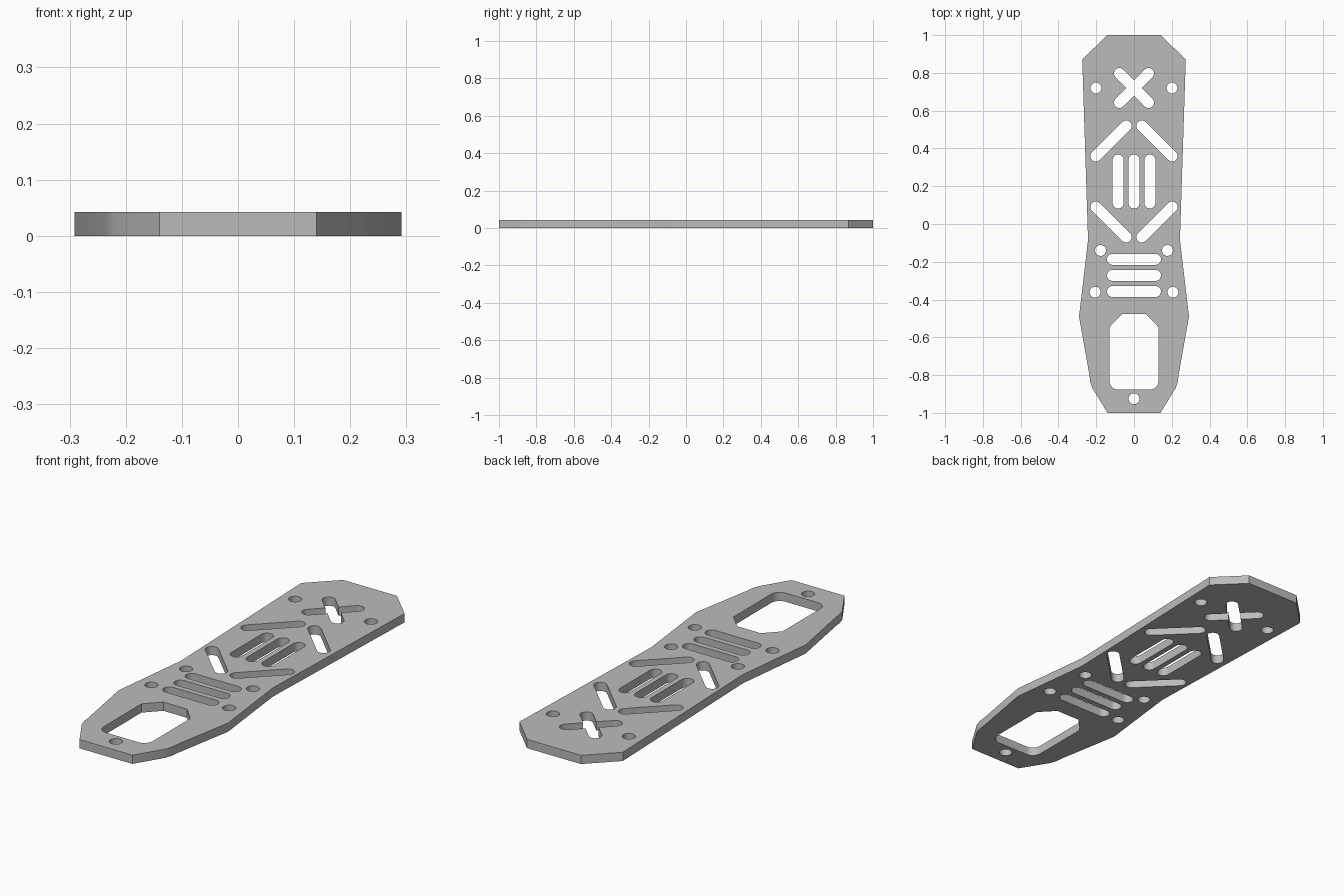
import bpy
import bmesh
from math import cos, sin, pi, atan2, hypot, radians

cube = bpy.data.objects.get("Cube")
if cube:
    bpy.data.objects.remove(cube)

THICK = 0.042
R = 0.029  # shared radius of screw holes and slot ends


def arc(cx, cy, r, start, end, steps=12):
    return [(cx + r * cos(start + (end - start) * i / steps),
             cy + r * sin(start + (end - start) * i / steps))
            for i in range(steps + 1)]


def circle(x, y):
    return arc(x, y, R, 0, 2 * pi, 32)[:-1]


def slot(x1, y1, x2, y2):
    a = atan2(y2 - y1, x2 - x1)
    return arc(x2, y2, R, a - pi / 2, a + pi / 2) + arc(x1, y1, R, a + pi / 2, a + 3 * pi / 2)


def cross(cx, cy, reach):
    # Four rounded arms, each followed by the inner corner to the next arm
    pts = []
    for k in range(4):
        a = pi / 4 + k * pi / 2
        pts += arc(cx + reach * cos(a), cy + reach * sin(a), R, a - pi / 2, a + pi / 2)
        inner = hypot(R, R)
        pts.append((cx + inner * cos(a + pi / 4), cy + inner * sin(a + pi / 4)))
    return pts


def mirrored(half):
    return half + [(-x, y) for x, y in reversed(half)]


# Outer outline and battery window, right halves mirrored
loops = [mirrored([(0.143, 1.0), (0.274, 0.87), (0.244, -0.06), (0.244, -0.09),
                   (0.291, -0.49), (0.236, -0.80), (0.232, -0.835),
                   (0.221, -0.868), (0.14, -1.0)]),
         mirrored([(0.063, -0.476), (0.13, -0.546)]
                  + arc(0.085, -0.831, 0.045, 0, -pi / 2))]

# Centre-line openings
loops += [cross(0, 0.72, 0.109), circle(0, -0.925)]
loops += [slot(x, 0.111, x, 0.339) for x in (-0.084, 0, 0.084)]
loops += [slot(-0.114, y, 0.114, y) for y in (-0.187, -0.272, -0.357)]

# Paired screw holes and diagonal slots
for s in (-1, 1):
    loops += [circle(s * x, y) for x, y in ((0.201, 0.72), (0.177, -0.14), (0.206, -0.361))]
    loops += [slot(s * 0.202, 0.36, s * 0.041, 0.519),
              slot(s * 0.202, 0.09, s * 0.041, -0.069)]

# Filled and extruded plate profile
profile = bpy.data.curves.new("plate_profile", "CURVE")
profile.dimensions = "2D"
profile.fill_mode = "BOTH"
profile.extrude = THICK / 2
for pts in loops:
    spline = profile.splines.new("POLY")
    spline.points.add(len(pts) - 1)
    for p, (x, y) in zip(spline.points, pts):
        p.co = (x, y, 0, 1)
    spline.use_cyclic_u = True
helper = bpy.data.objects.new("plate_profile", profile)
bpy.context.collection.objects.link(helper)
bpy.context.view_layer.update()
mesh = bpy.data.meshes.new_from_object(
    helper.evaluated_get(bpy.context.evaluated_depsgraph_get()))
bpy.data.objects.remove(helper)

# Weld the caps to the walls and stand the plate on the ground
bm = bmesh.new()
bm.from_mesh(mesh)
bmesh.ops.remove_doubles(bm, verts=bm.verts, dist=0.0001)
bmesh.ops.translate(bm, verts=bm.verts, vec=(0, 0, THICK / 2))
bmesh.ops.recalc_face_normals(bm, faces=bm.faces)
bm.to_mesh(mesh)
bm.free()
mesh.name = "frame_plate"
plate = bpy.data.objects.new("frame_plate", mesh)
bpy.context.collection.objects.link(plate)

# Plain grey finish
grey = bpy.data.materials.new("plate_grey")
grey.use_nodes = True
colour = (0.5, 0.5, 0.5, 1)
grey.diffuse_color = colour
grey.node_tree.nodes["Principled BSDF"].inputs["Base Color"].default_value = colour
mesh.materials.clear()
mesh.materials.append(grey)

bpy.ops.object.select_all(action="DESELECT")
plate.select_set(True)
bpy.context.view_layer.objects.active = plate
bpy.ops.object.shade_smooth_by_angle(angle=radians(25))
